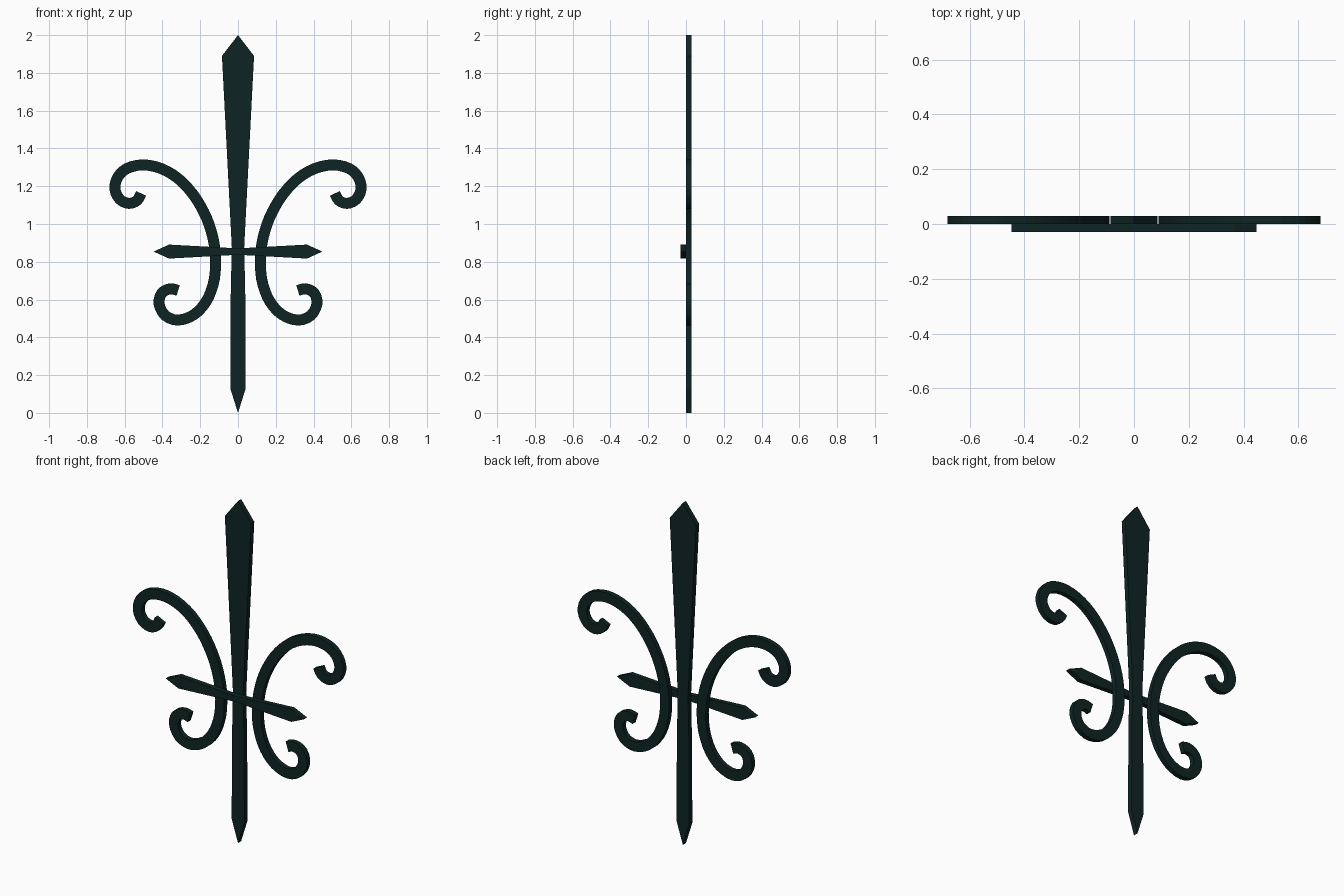
import bpy, bmesh
from mathutils import Vector

cube = bpy.data.objects.get("Cube")
if cube:
    bpy.data.objects.remove(cube, do_unlink=True)

IRON = (0.0048, 0.0175, 0.0175, 1)
iron = bpy.data.materials.new("dark green iron")
iron.use_nodes = True
iron.diffuse_color = IRON
iron.node_tree.nodes["Principled BSDF"].inputs["Base Color"].default_value = IRON


def flat_bar(name, path, half_widths, y_front, y_back):
    """Flat bar following an (x, z) path, with a half width at each point."""
    pts = [Vector(p) for p in path]
    bm = bmesh.new()
    rows = []
    for i, (p, w) in enumerate(zip(pts, half_widths)):
        t = (pts[min(i + 1, len(pts) - 1)] - pts[max(i - 1, 0)]).normalized()
        side = Vector((-t.y, t.x)) * w
        rows.append([bm.verts.new((q.x, y_front, q.y)) for q in (p + side, p - side)])
    for a, b in zip(rows, rows[1:]):
        bm.faces.new((a[0], a[1], b[1], b[0]))
    bmesh.ops.remove_doubles(bm, verts=bm.verts[:], dist=1e-5)
    ext = bmesh.ops.extrude_face_region(bm, geom=bm.faces[:], use_keep_orig=True)
    moved = [g for g in ext["geom"] if isinstance(g, bmesh.types.BMVert)]
    bmesh.ops.translate(bm, verts=moved, vec=(0, y_back - y_front, 0))
    bmesh.ops.recalc_face_normals(bm, faces=bm.faces[:])
    mesh = bpy.data.meshes.new(name)
    bm.to_mesh(mesh)
    bm.free()
    mesh.materials.append(iron)
    obj = bpy.data.objects.new(name, mesh)
    bpy.context.collection.objects.link(obj)
    return obj


def smooth_path(points, steps):
    """Catmull-Rom curve through the points."""
    p = [Vector(q) for q in points]
    p = [2 * p[0] - p[1]] + p + [2 * p[-1] - p[-2]]
    out = []
    for a, b, c, d in zip(p, p[1:], p[2:], p[3:]):
        for k in range(steps):
            t = k / steps
            out.append(0.5 * (2 * b + (c - a) * t + (2 * a - 5 * b + 4 * c - d) * t ** 2
                              + (3 * b - a - 3 * c + d) * t ** 3))
    return out + [p[-2]]


# Upright spear blade, pointed at both ends
blade = [(0, 0), (0.13, 0.041), (0.6, 0.039), (0.88, 0.033), (1.89, 0.085), (2, 0)]
flat_bar("spear_blade", [(0, z) for z, w in blade], [w for z, w in blade], 0, 0.029)

# Crossbar lying on the front of the blade
half = [(0.447, 0), (0.365, 0.037), (0, 0.017)]
bar = [(-x, w) for x, w in half] + [(x, w) for x, w in half[-2::-1]]
flat_bar("crossbar", [(x, 0.854) for x, w in bar], [w for x, w in bar], -0.029, 0)

# Scrolls on both sides, curling outward at top and bottom
scroll = [(0.513, 1.162), (0.534, 1.125), (0.577, 1.109), (0.625, 1.130),
          (0.652, 1.185), (0.637, 1.247), (0.588, 1.294), (0.503, 1.313),
          (0.408, 1.294), (0.317, 1.241), (0.238, 1.157), (0.180, 1.061),
          (0.143, 0.966), (0.122, 0.865), (0.119, 0.769), (0.132, 0.679),
          (0.169, 0.589), (0.233, 0.520), (0.317, 0.491), (0.386, 0.516),
          (0.418, 0.578), (0.403, 0.635), (0.358, 0.657), (0.317, 0.648)]
path = smooth_path(scroll, 3)
obj = flat_bar("side_scrolls", path, [0.029] * len(path), 0, 0.029)
obj.modifiers.new("mirror", "MIRROR").use_axis = (True, False, False)
